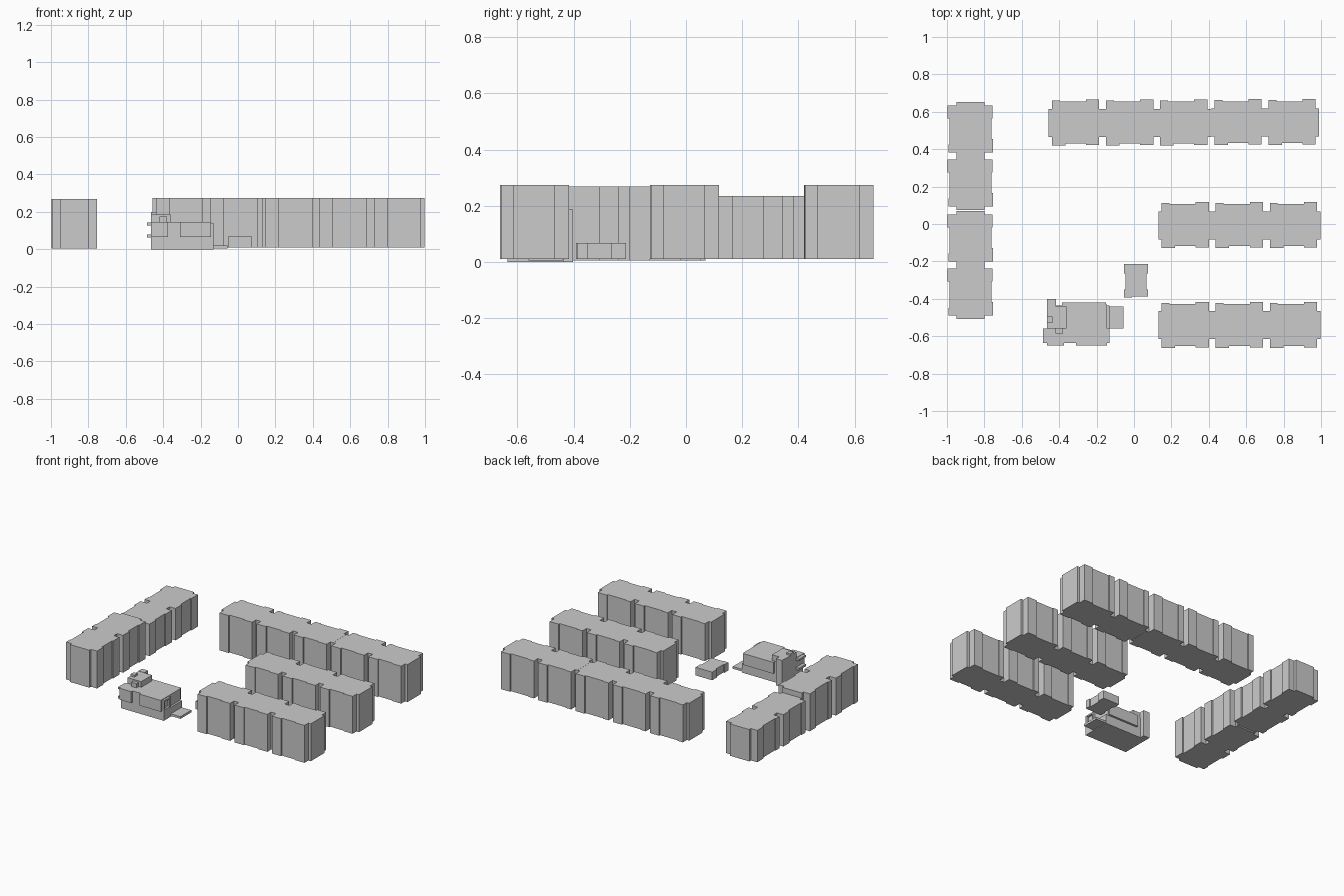
import bpy, bmesh

if "Cube" in bpy.data.objects:
    bpy.data.objects.remove(bpy.data.objects["Cube"])

PITCH = 0.289                     # length of one apartment section
# outline steps along one section: (u, half depth)
BACK = [(0, .074), (.018, .074), (.018, .118), (.06, .118), (.06, .112), (.2, .112),
        (.2, .123), (.27, .123), (.27, .074), (PITCH, .074)]
FRONT = [(0, .076), (.018, .076), (.018, .122), (.09, .122), (.09, .112), (.2, .112),
         (.2, .119), (.27, .119), (.27, .076), (PITCH, .076)]


def prism(name, outline, z0, z1):
    """Extrude a plan outline (counter-clockwise) from z0 to z1."""
    bm = bmesh.new()
    face = bm.faces.new([bm.verts.new((x, y, z0)) for x, y in outline])
    top = bmesh.ops.extrude_face_region(bm, geom=[face])["geom"]
    bmesh.ops.translate(bm, vec=(0, 0, z1 - z0),
                        verts=[g for g in top if isinstance(g, bmesh.types.BMVert)])
    bmesh.ops.recalc_face_normals(bm, faces=bm.faces)
    mesh = bpy.data.meshes.new(name)
    bm.to_mesh(mesh)
    bm.free()
    obj = bpy.data.objects.new(name, mesh)
    bpy.context.collection.objects.link(obj)
    return obj


def box(name, x0, x1, y0, y1, z0, z1):
    return prism(name, [(x0, y0), (x1, y0), (x1, y1), (x0, y1)], z0, z1)


def apartment(name, start, centre, sections, z0, z1, along_y=False):
    """Row of stepped sections starting at 'start', centred on 'centre' across."""
    def side(steps, sign):
        pts = []
        for i in range(sections):
            part = steps if i == 0 else steps[1:]
            part = part if i == sections - 1 else part[:-1]
            pts += [(start + i * PITCH + u, sign * v) for u, v in part]
        return pts
    ring = side(FRONT, -1) + side(BACK, 1)[::-1]
    if along_y:
        ring = [(centre - v, u) for u, v in ring]
    else:
        ring = [(u, centre + v) for u, v in ring]
    return prism(name, ring, z0, z1)


# Apartment blocks
apartment("front_apartments", .13, -.54, 3, .01, .273)
apartment("middle_apartments", .13, -.006, 3, .01, .273)
apartment("back_apartments_long", -.456, .542, 3, .01, .273)
apartment("back_apartments_short", .412, .544, 2, .01, .273)
apartment("left_apartments_front", -.508, -.875, 2, .005, .268, True)
apartment("left_apartments_back", .075, -.875, 2, .01, .234, True)

# Small pavilion with a slightly narrower waist
prism("pavilion", [(-.054, -.392), (-.01, -.392), (-.01, -.388), (.075, -.388), (.075, -.35),
                   (.067, -.35), (.067, -.265), (.075, -.265), (.075, -.213), (-.054, -.213),
                   (-.054, -.265), (-.046, -.265), (-.046, -.35), (-.054, -.35)], .01, .067)

# Community building: recessed ground floor and overhanging upper floor
box("ground_floor", -.465, -.131, -.636, -.435, 0, .065)
prism("upper_floor", [(-.465, -.65), (-.375, -.65), (-.375, -.636), (-.31, -.636), (-.31, -.65),
                      (-.145, -.65), (-.145, -.43), (-.15, -.43), (-.15, -.42), (-.385, -.42),
                      (-.385, -.435), (-.465, -.435)], .065, .145)

# Projecting window frame on the right wall
for y0, y1, z0, z1 in [(-.635, -.56, .065, .075), (-.635, -.56, .13, .14),
                       (-.635, -.623, .075, .13), (-.572, -.56, .075, .13)]:
    box("window_frame", -.145, -.131, y0, y1, z0, z1)

# Balcony slabs on the left wall
for z0, z1 in [(.063, .079), (.128, .142)]:
    box("balcony_slab", -.487, -.465, -.635, -.558, z0, z1)

# Roof room, stair tower, chimney and entrance platform
box("roof_room", -.465, -.36, -.56, -.44, .145, .185)
box("roof_hatch", -.42, -.38, -.585, -.56, .145, .175)
box("roof_vent", -.465, -.435, -.53, -.495, .185, .198)
box("stair_tower", -.465, -.418, -.44, -.402, 0, .187)
box("entrance_platform", -.131, -.055, -.56, -.44, .005, .02)
